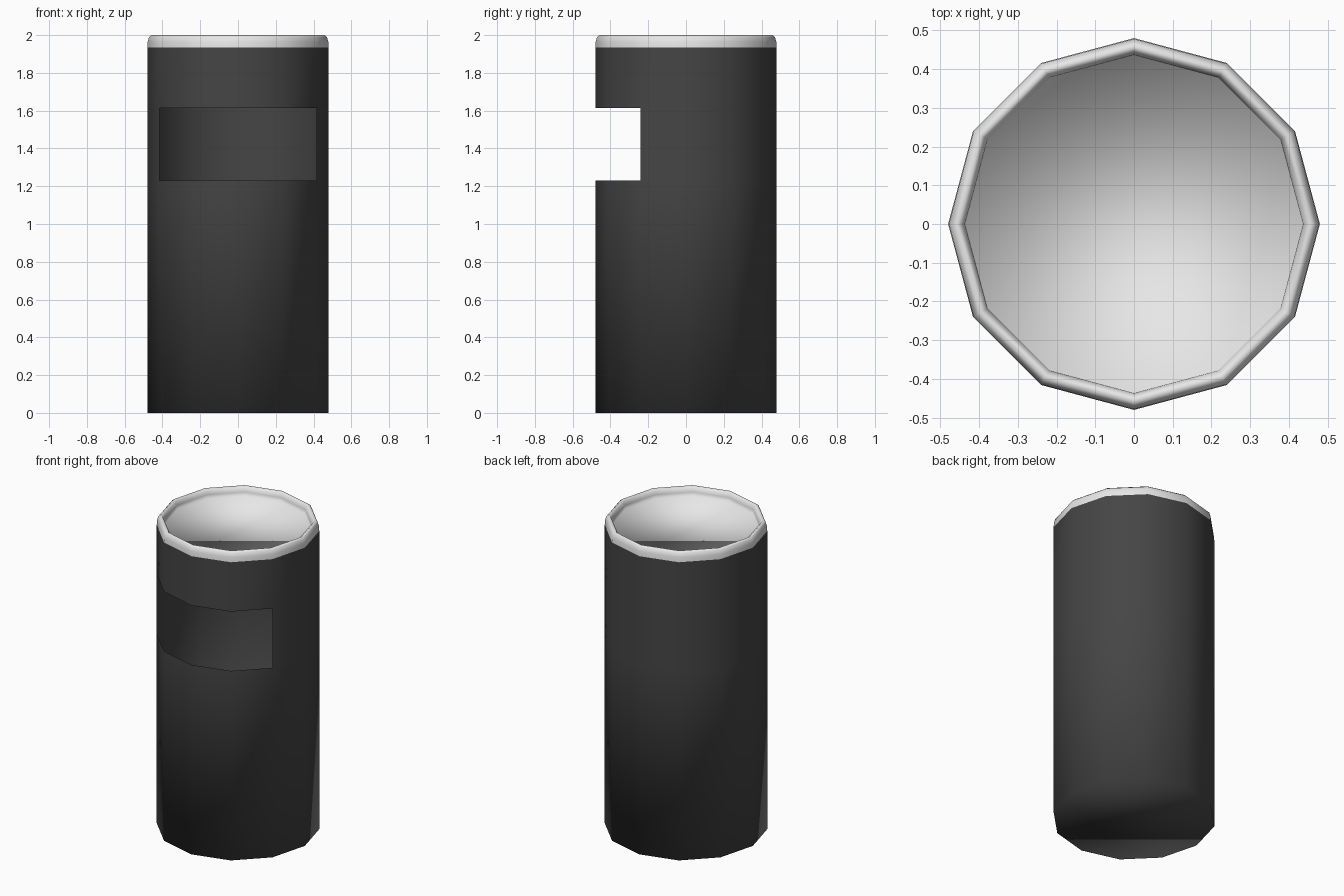
import bpy, bmesh
from math import sin, cos, pi

SIDES = 12
RADIUS = 0.48

if "Cube" in bpy.data.objects:
    bpy.data.objects.remove(bpy.data.objects["Cube"], do_unlink=True)


def make_material(name, value):
    mat = bpy.data.materials.new(name)
    mat.use_nodes = True
    colour = (value, value, value, 1)
    mat.diffuse_color = colour
    mat.node_tree.nodes["Principled BSDF"].inputs["Base Color"].default_value = colour
    return mat


def lathe(name, profile, mat, cap, keep=lambda level, side: True):
    """Spin a (radius, height) profile into a faceted shell; cap one end."""
    bm = bmesh.new()
    rings = [[bm.verts.new((r * cos(2 * pi * i / SIDES), r * sin(2 * pi * i / SIDES), z))
              for i in range(SIDES)] for r, z in profile]
    for level, (low, high) in enumerate(zip(rings, rings[1:])):
        for i in range(SIDES):
            j = (i + 1) % SIDES
            if keep(level, i):
                bm.faces.new((low[i], low[j], high[j], high[i]))
    if cap == "first":
        bm.faces.new(rings[0][::-1])
    else:
        bm.faces.new(rings[-1])
    for face in bm.faces:
        face.smooth = True
    mesh = bpy.data.meshes.new(name)
    bm.to_mesh(mesh)
    bm.free()
    mesh.materials.append(mat)
    obj = bpy.data.objects.new(name, mesh)
    bpy.context.collection.objects.link(obj)
    return obj


dark = make_material("charcoal", 0.06)
light = make_material("light_grey", 0.8)

# Thin-walled body with a floor; the four front facets are open at slot height
lathe("bin_body",
      [(RADIUS, z) for z in (0, 1.23, 1.615, 1.935)],
      dark, "first",
      keep=lambda level, side: not (level == 1 and 7 <= side <= 10))

# Rounded rim rolling inward to a shallow recessed lid
lathe("rim_and_lid",
      [(RADIUS, 1.935), (0.478, 1.965), (0.471, 1.99), (0.458, 2.0),
       (0.444, 1.99), (0.437, 1.965), (0.435, 1.94)],
      light, "last")
